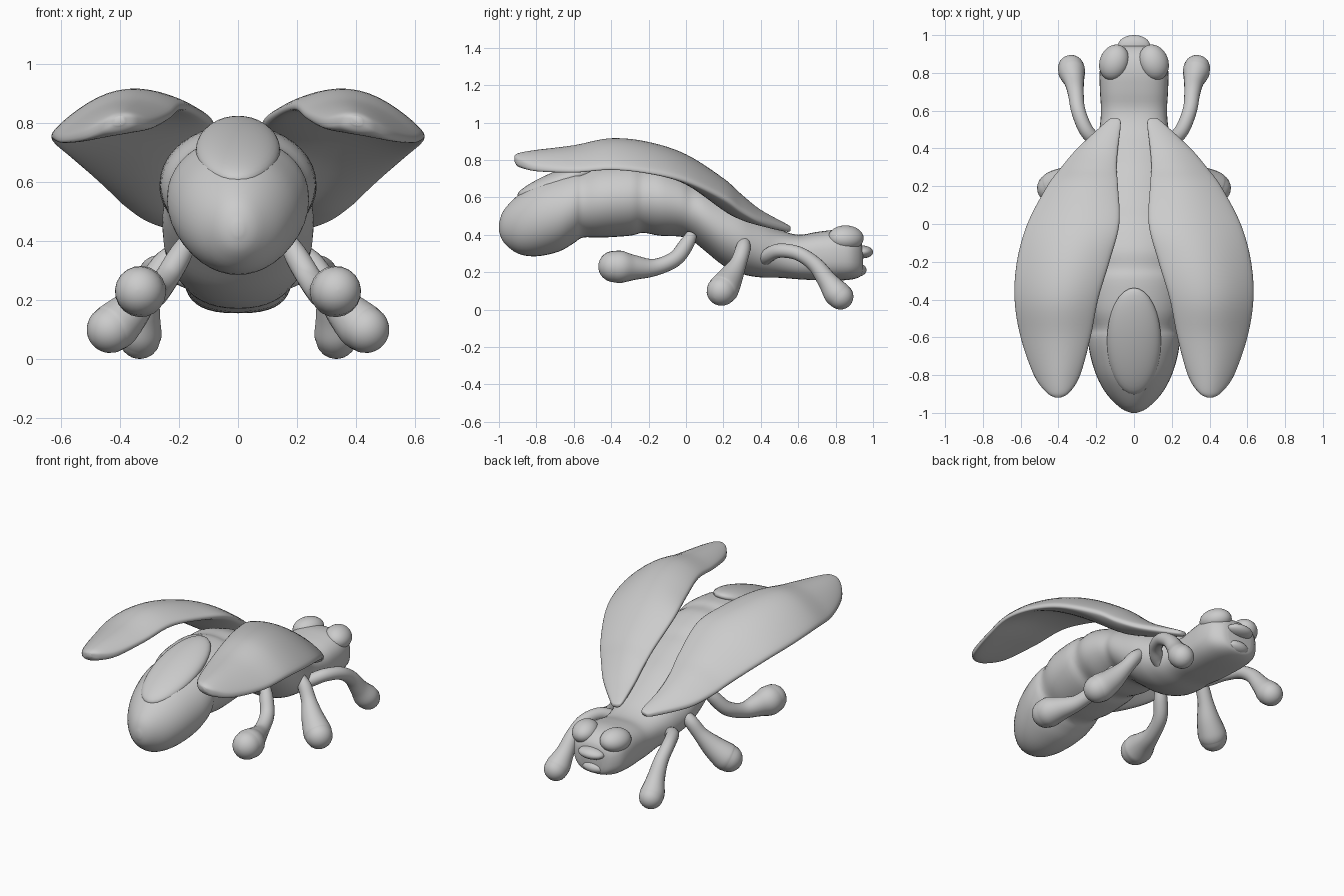
import bpy, bmesh, math
from mathutils import Vector, Matrix

if "Cube" in bpy.data.objects:
    bpy.data.objects.remove(bpy.data.objects["Cube"])


def spline(rows, steps):
    # Catmull-Rom interpolation of tuples of any size
    out = []
    n = len(rows)
    for i in range(n - 1):
        p = [rows[max(0, min(n - 1, i + k))] for k in (-1, 0, 1, 2)]
        for s in range(steps):
            t = s / steps
            out.append([0.5 * (2 * b + (c - a) * t + (2 * a - 5 * b + 4 * c - d) * t * t
                               + (3 * b - a - 3 * c + d) * t ** 3) for a, b, c, d in zip(*p)])
    out.append(list(rows[-1]))
    return out


def finish(name, bm, mirror):
    bmesh.ops.recalc_face_normals(bm, faces=bm.faces)
    me = bpy.data.meshes.new(name)
    bm.to_mesh(me)
    bm.free()
    me.polygons.foreach_set("use_smooth", [True] * len(me.polygons))
    ob = bpy.data.objects.new(name, me)
    bpy.context.collection.objects.link(ob)
    if mirror:
        ob.modifiers.new("Mirror", 'MIRROR').use_mirror_merge = False
    return ob


def loft(name, rings, mirror=False):
    bm = bmesh.new()
    vs = [[bm.verts.new(p) for p in r] for r in rings]
    for a, b in zip(vs, vs[1:]):
        for i in range(len(a)):
            j = (i + 1) % len(a)
            bm.faces.new((a[i], a[j], b[j], b[i]))
    bm.faces.new(vs[0])
    bm.faces.new(vs[-1])
    return finish(name, bm, mirror)


def ellipsoid(name, loc, size, rot=Matrix(), mirror=False):
    bm = bmesh.new()
    m = Matrix.Translation(loc) @ rot @ Matrix.Diagonal((*size, 1))
    bmesh.ops.create_uvsphere(bm, u_segments=32, v_segments=20, radius=1, matrix=m)
    return finish(name, bm, mirror)


def sgnpow(v, p):
    return math.copysign(abs(v) ** p, v)


ANG = [2 * math.pi * i / 40 for i in range(40)]

# body: y, bottom z, top z, half width
body = [(-1.0, .42, .46, .015), (-.975, .36, .53, .07), (-.9, .3, .61, .145),
        (-.8, .285, .685, .2), (-.68, .31, .73, .235), (-.6, .355, .75, .24),
        (-.55, .385, .755, .23), (-.45, .385, .785, .26), (-.3, .395, .795, .265),
        (-.23, .41, .78, .25), (-.14, .395, .775, .267), (-.03, .39, .735, .255),
        (.03, .37, .7, .243), (.1, .315, .67, .255), (.2, .235, .62, .255),
        (.3, .19, .57, .245), (.4, .172, .5, .215), (.5, .17, .43, .184),
        (.6, .162, .4, .175), (.7, .157, .415, .18), (.8, .155, .425, .182),
        (.88, .16, .41, .168), (.93, .175, .37, .125), (.945, .2, .33, .08)]
rings = []
for y, b, t, w in spline(body, 4):
    p = 1 if y < .35 else max(.75, 1 - (y - .35))
    rings.append([(w * sgnpow(math.cos(a), p), y,
                   (b + t) / 2 + (t - b) / 2 * sgnpow(math.sin(a), p)) for a in ANG])
loft("body", rings)

# glowing patch on the abdomen, eyes and mouth
ellipsoid("abdomen_patch", (0, -.62, .708), (.143, .3, .058), Matrix.Rotation(math.radians(20), 4, 'X'))
ellipsoid("eyes", (.105, .855, .383), (.078, .097, .066),
          Matrix.Rotation(math.radians(20), 4, 'Z') @ Matrix.Rotation(math.radians(15), 4, 'Y'), True)
ellipsoid("upper_lip", (0, .945, .308), (.085, .055, .034))
ellipsoid("lower_lip", (0, .92, .212), (.075, .045, .035))

# wings: y, inner x, inner z, outer x, outer z, arch, half thickness, belly below
wing = [(.56, .09, .435, .12, .43, 0, .008, 0), (.535, .07, .445, .155, .435, 0, .018, .005),
        (.4, .085, .505, .3, .475, .015, .026, .03), (.3, .092, .575, .385, .53, .03, .028, .075),
        (.2, .085, .66, .46, .6, .04, .028, .11), (.0, .078, .785, .565, .69, .055, .03, .08),
        (-.2, .13, .835, .62, .735, .075, .03, .03), (-.4, .19, .855, .632, .755, .075, .03, .02),
        (-.6, .23, .825, .6, .742, .06, .03, .02), (-.8, .285, .8, .53, .755, .04, .034, .02),
        (-.89, .34, .805, .465, .785, .01, .032, .01), (-.918, .385, .81, .42, .805, 0, .015, 0)]
rings = []
for y, xi, zi, xo, zo, arch, th, belly in spline(wing, 6):
    ring = []
    for a in ANG:
        u = (1 - math.cos(a)) / 2
        bow = math.sin(math.pi * u)
        z = zi + (zo - zi) * u + arch * bow + th * sgnpow(math.sin(a), .6)
        if a > math.pi:
            z -= belly * bow
        ring.append((xi + (xo - xi) * u, y, z))
    rings.append(ring)
loft("wings", rings, True)


# club-footed legs: x, y, z, radius
def leg(name, pts):
    path = spline(pts, 6)
    x, y, z, r = path[-1]
    d = (Vector(path[-1][:3]) - Vector(path[-3][:3])).normalized()
    for k in range(1, 9):
        f = k / 8 * math.pi / 2 * .98
        path.append([*(Vector((x, y, z)) + d * r * math.sin(f)), r * math.cos(f)])
    cs = [Vector(p[:3]) for p in path]
    rings = []
    side = Vector((1, 0, 0))
    for i, c in enumerate(cs):
        t = (cs[min(i + 1, len(cs) - 1)] - cs[max(i - 1, 0)]).normalized()
        side = (side - t * side.dot(t)).normalized()
        up = t.cross(side)
        rings.append([c + path[i][3] * (side * math.cos(a) + up * math.sin(a)) for a in ANG[::2]])
    loft(name, rings, True)


leg("rear_legs", [(.17, .03, .4, .03), (.2, 0, .345, .04), (.245, -.06, .27, .042),
                  (.28, -.17, .225, .046), (.31, -.28, .225, .068), (.328, -.345, .228, .086),
                  (.333, -.385, .23, .084)])
leg("middle_legs", [(.2, .31, .37, .03), (.25, .305, .325, .04), (.3, .28, .25, .045),
                    (.355, .24, .175, .066), (.41, .205, .118, .082), (.433, .19, .1, .08)])
leg("front_legs", [(.15, .42, .265, .035), (.2, .44, .29, .038), (.255, .5, .315, .038),
                   (.295, .6, .3, .038), (.308, .69, .24, .042), (.317, .755, .155, .053),
                   (.328, .8, .095, .07), (.333, .825, .07, .07)])
